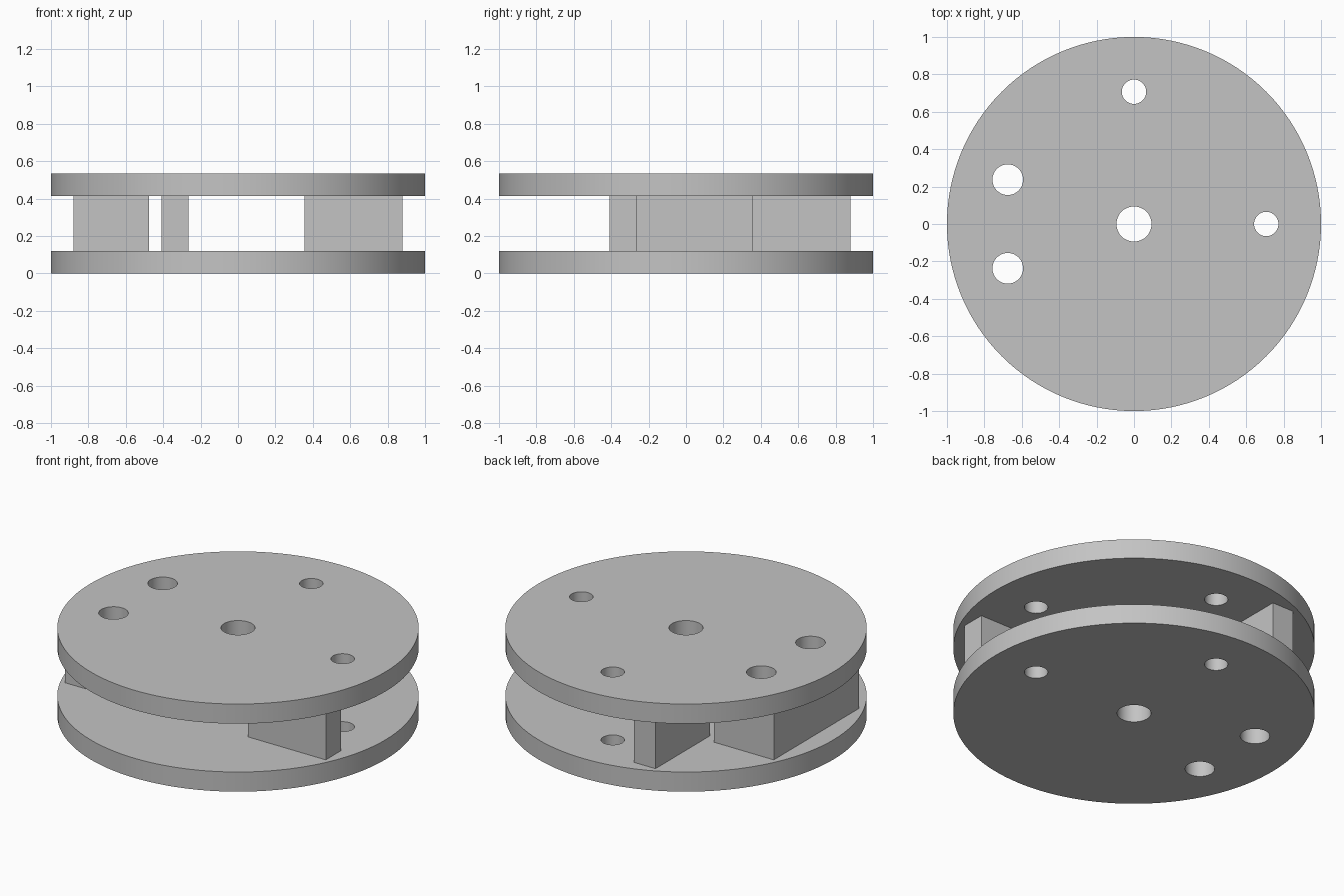
import bpy, bmesh, math

cube = bpy.data.objects.get("Cube")
if cube:
    bpy.data.objects.remove(cube, do_unlink=True)

grey = bpy.data.materials.new("plain grey")
grey.use_nodes = True
GREY = (0.55, 0.55, 0.55, 1)
grey.diffuse_color = GREY
grey.node_tree.nodes["Principled BSDF"].inputs["Base Color"].default_value = GREY

PLATE = 0.12
GAP = 0.295
WIDE_HOLES = [(-0.675, 0.237, 0.082), (-0.675, -0.237, 0.082)]
PLATE_HOLES = WIDE_HOLES + [(0, 0, 0.094), (0, 0.707, 0.065), (0.707, 0, 0.065)]


def circle(x, y, r, sides):
    return [(x + r * math.cos(math.tau * i / sides),
             y + r * math.sin(math.tau * i / sides)) for i in range(sides)]


def box(x0, x1, y0, y1):
    return [(x0, y0), (x1, y0), (x1, y1), (x0, y1)]


def slab(name, outline, holes, z, height):
    """Extrude a flat outline pierced by round holes."""
    curve = bpy.data.curves.new(name, "CURVE")
    curve.dimensions = "2D"
    curve.fill_mode = "BOTH"
    curve.extrude = height / 2
    for loop in [outline] + [circle(*h, 48) for h in holes]:
        spline = curve.splines.new("POLY")
        spline.points.add(len(loop) - 1)
        for point, (x, y) in zip(spline.points, loop):
            point.co = (x, y, 0, 1)
        spline.use_cyclic_u = True
    temp = bpy.data.objects.new(name + "_outline", curve)
    bpy.context.collection.objects.link(temp)
    bpy.context.view_layer.update()
    mesh = bpy.data.meshes.new_from_object(
        temp.evaluated_get(bpy.context.evaluated_depsgraph_get()))
    bpy.data.objects.remove(temp, do_unlink=True)

    # Weld caps to walls, and stand the slab on its base height
    bm = bmesh.new()
    bm.from_mesh(mesh)
    bmesh.ops.remove_doubles(bm, verts=bm.verts, dist=0.0001)
    bmesh.ops.recalc_face_normals(bm, faces=bm.faces)
    bmesh.ops.translate(bm, verts=bm.verts, vec=(0, 0, z + height / 2))
    bm.to_mesh(mesh)
    bm.free()
    mesh.materials.clear()
    mesh.materials.append(grey)
    obj = bpy.data.objects.new(name, mesh)
    bpy.context.collection.objects.link(obj)
    bpy.ops.object.select_all(action="DESELECT")
    obj.select_set(True)
    bpy.context.view_layer.objects.active = obj
    bpy.ops.object.shade_smooth_by_angle(angle=math.radians(30))
    return obj


# Round plates
for name, z in (("bottom_plate", 0), ("top_plate", PLATE + GAP)):
    slab(name, circle(0, 0, 1, 128), PLATE_HOLES, z, PLATE)

# Spacer blocks between the plates
slab("drilled_spacer", box(-0.88, -0.475, -0.41, 0.41), WIDE_HOLES, PLATE, GAP)
slab("back_spacer", box(-0.41, -0.265, 0.355, 0.88), [], PLATE, GAP)
slab("left_spacer", box(0.355, 0.88, -0.41, -0.265), [], PLATE, GAP)
